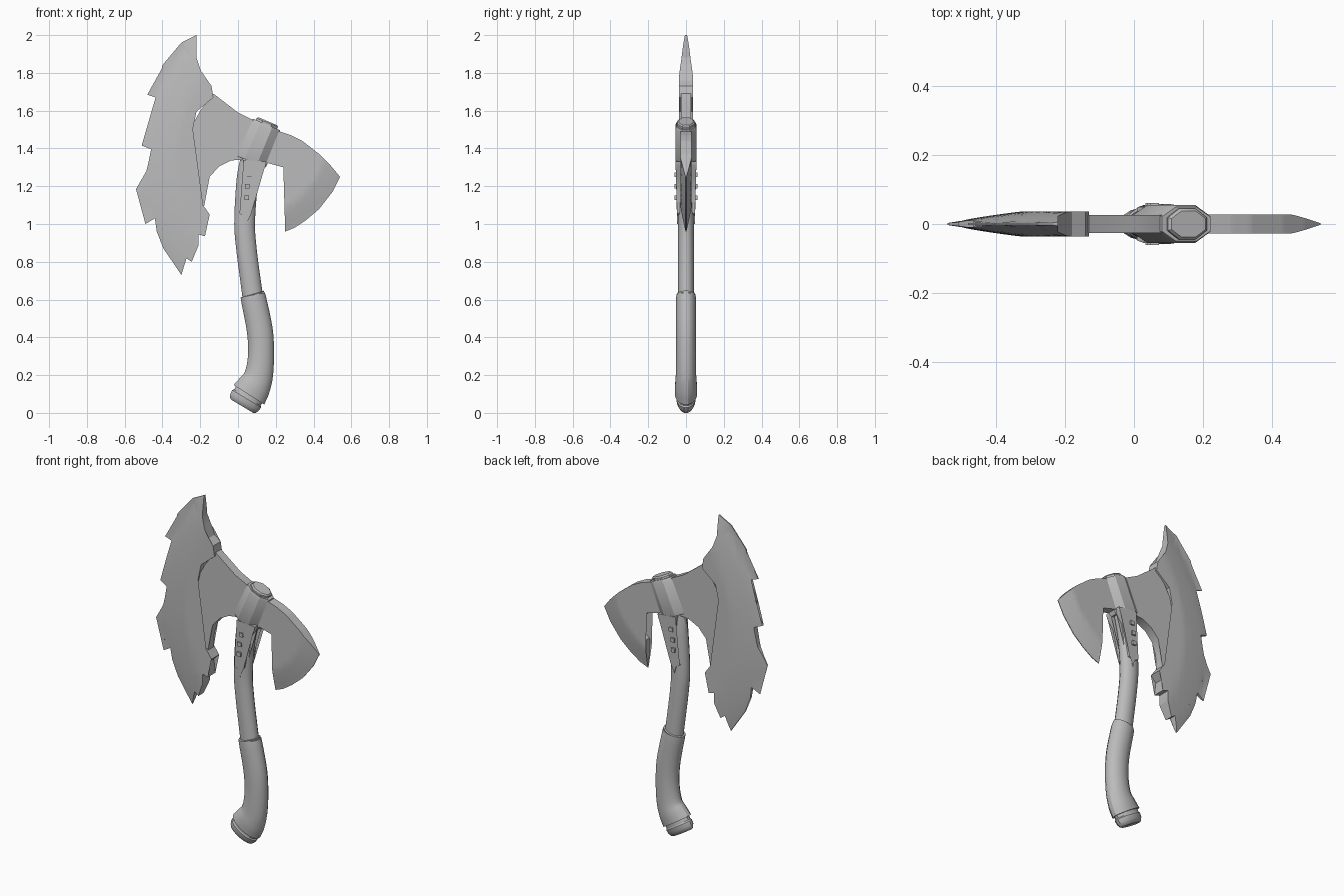
import bpy, bmesh, math
from mathutils import Vector

if "Cube" in bpy.data.objects:
    bpy.data.objects.remove(bpy.data.objects["Cube"])

grey = bpy.data.materials.new("plain grey")
grey.diffuse_color = (0.5, 0.5, 0.5, 1)
grey.use_nodes = True
grey.node_tree.nodes["Principled BSDF"].inputs["Base Color"].default_value = grey.diffuse_color


def finish(bm, name, angle=30):
    bmesh.ops.recalc_face_normals(bm, faces=bm.faces)
    me = bpy.data.meshes.new(name)
    bm.to_mesh(me)
    bm.free()
    ob = bpy.data.objects.new(name, me)
    bpy.context.collection.objects.link(ob)
    me.materials.append(grey)
    bpy.ops.object.select_all(action='DESELECT')
    ob.select_set(True)
    bpy.context.view_layer.objects.active = ob
    bpy.ops.object.shade_smooth_by_angle(angle=math.radians(angle))
    return ob


def plate(name, outline, back, front=None, step=None):
    """Flat xz outline given depth; back/front are functions (x, z) -> y."""
    front = front or (lambda x, z: -back(x, z))
    bm = bmesh.new()
    bm.faces.new([bm.verts.new((x, 0, z)) for x, z in outline])
    bmesh.ops.triangulate(bm, faces=bm.faces[:])
    if step:
        for axis in (0, 2):
            lo = min(v.co[axis] for v in bm.verts)
            hi = max(v.co[axis] for v in bm.verts)
            no = Vector((axis == 0, 0, axis == 2))
            for i in range(1, int((hi - lo) / step) + 1):
                bmesh.ops.bisect_plane(bm, geom=bm.verts[:] + bm.edges[:] + bm.faces[:],
                                       dist=1e-5, plane_co=no * (lo + i * step + 0.0013), plane_no=no)
    ret = bmesh.ops.extrude_face_region(bm, geom=bm.faces[:], use_keep_orig=True)
    new = {g for g in ret['geom'] if isinstance(g, bmesh.types.BMVert)}
    for v in bm.verts:
        v.co.y = (back if v in new else front)(v.co.x, v.co.z)
    return finish(bm, name)


def loft(name, path, sides=16, smooth=0):
    """Elliptical tube through (x, z, in-plane radius, y radius) rings."""
    pts = [Vector(p) for p in path]
    if smooth:
        ext = [2 * pts[0] - pts[1]] + pts + [2 * pts[-1] - pts[-2]]
        out = []
        for a, b, c, d in zip(ext, ext[1:], ext[2:], ext[3:]):
            for k in range(smooth):
                t = k / smooth
                out.append(0.5 * (2 * b + (c - a) * t + (2 * a - 5 * b + 4 * c - d) * t * t
                                  + (3 * b - a - 3 * c + d) * t ** 3))
        pts = out + [pts[-1]]
    bm = bmesh.new()
    rings = []
    for i, p in enumerate(pts):
        d = pts[min(i + 1, len(pts) - 1)] - pts[max(i - 1, 0)]
        t = Vector((d[0], d[1])).normalized()
        ring = []
        for k in range(sides):
            a = 2 * math.pi * (k + 0.5) / sides
            u, w = p[2] * math.cos(a), p[3] * math.sin(a)
            ring.append(bm.verts.new((p[0] + t.y * u, w, p[1] - t.x * u)))
        rings.append(ring)
    for r, s in zip(rings, rings[1:]):
        for k in range(sides):
            j = (k + 1) % sides
            bm.faces.new((r[k], r[j], s[j], s[k]))
    bm.faces.new(rings[0])
    bm.faces.new(rings[-1])
    return finish(bm, name)


# Large jagged blade: thins towards a curved cutting edge
jagged = [(-.22, 2), (-.30, 1.96), (-.38, 1.865), (-.40, 1.84), (-.41, 1.79), (-.48, 1.685),
          (-.42, 1.665), (-.42, 1.64), (-.465, 1.56), (-.465, 1.53), (-.43, 1.52), (-.465, 1.47),
          (-.51, 1.415), (-.46, 1.395), (-.475, 1.32), (-.485, 1.28), (-.54, 1.185), (-.495, 1.18),
          (-.475, 1.12), (-.49, 1.0), (-.44, 1.03), (-.43, .96), (-.375, .945), (-.395, .87),
          (-.34, .79), (-.30, .73), (-.275, .82), (-.245, .80), (-.21, .885), (-.21, .945),
          (-.175, .935), (-.185, 1.015), (-.15, 1.05), (-.185, 1.10), (-.23, 1.115), (-.22, 1.20),
          (-.26, 1.285), (-.27, 1.405), (-.24, 1.50), (-.22, 1.595), (-.13, 1.67), (-.14, 1.73),
          (-.18, 1.76), (-.22, 1.88)]


def jagged_depth(x, z):
    edge = -.53 + .64 * (z - 1.32) ** 2
    return max(.003, .036 * min(1, max(0, (x - edge) / .2)) ** .7)


plate("jagged_blade", jagged, jagged_depth, step=.05)

# Web joining the jagged blade to the collar
web = [(-.20, 1.60), (-.13, 1.69), (0, 1.59), (.09, 1.545), (.12, 1.50), (.07, 1.34), (0, 1.34),
       (-.04, 1.335), (-.10, 1.305), (-.15, 1.25), (-.175, 1.18), (-.18, 1.09), (-.235, 1.12),
       (-.235, 1.20), (-.275, 1.29), (-.285, 1.405), (-.255, 1.50)]
plate("blade_web", web, lambda x, z: .026)

# Small hooked blade: bevelled along an arc
hook = [(.13, 1.50), (.22, 1.49), (.28, 1.47), (.34, 1.44), (.43, 1.37), (.49, 1.31), (.54, 1.25),
        (.50, 1.17), (.43, 1.08), (.36, 1.02), (.30, .98), (.25, .96), (.26, 1.125), (.295, 1.145),
        (.305, 1.195), (.285, 1.255), (.24, 1.30), (.15, 1.325), (.10, 1.36)]


def hook_depth(x, z):
    r = math.hypot(x - .04, z - 1.46)
    return max(.002, .028 * min(1, max(0, (.545 - r) / .115)) ** .85)


plate("hooked_blade", hook, hook_depth, step=.025)

# Octagonal collar and the handle end poking through it
loft("collar", [(.068, 1.33, .090, .056), (.072, 1.34, .093, .060), (.145, 1.513, .089, .060),
                (.151, 1.527, .083, .054)], sides=8)
loft("collar_cap", [(.14, 1.50, .066, .048), (.155, 1.537, .066, .048), (.158, 1.544, .058, .041)],
     sides=8)

# Strap and studs on the front and back of the handle
strap = [(.03, 1.34), (.15, 1.33), (.145, 1.305), (.105, 1.25), (.085, 1.16), (.075, 1.09),
         (.07, 1.055), (.052, 1.045), (.045, 1.0), (.034, 1.04), (.008, 1.055), (.034, 1.085),
         (.04, 1.2)]
for side, sgn in (("front", -1), ("back", 1)):
    plate("strap_" + side, strap, lambda x, z: sgn * (.047 + .03 * max(0, z - 1.05)),
          lambda x, z: sgn * .022)
    for n, (x, z) in enumerate([(.06, 1.26), (.049, 1.2), (.046, 1.14)]):
        h = .012
        plate(f"stud_{side}_{n + 1}", [(x - h, z - h), (x + h, z - h), (x + h, z + h), (x - h, z + h)],
              lambda x, z: sgn * .061, lambda x, z: sgn * .04)

# Curved handle shaft
loft("shaft", [(.085, 1.38, .062, .045), (.06, 1.28, .062, .044), (.045, 1.18, .058, .043),
               (.035, 1.0, .056, .042), (.045, .865, .055, .042), (.065, .71, .055, .042),
               (.083, .58, .056, .042)], smooth=4)

# Thicker grip with a lip at the top and a flared end
loft("grip", [(.079, .622, .062, .047), (.081, .61, .068, .053), (.115, .44, .070, .053),
              (.122, .31, .070, .053), (.11, .2, .077, .055), (.085, .14, .090, .059),
              (.058, .096, .098, .058)], smooth=4)

# Groove and pommel
loft("pommel_groove", [(.064, .106, .084, .048), (.042, .068, .084, .048)])
loft("pommel", [(.051, .083, .082, .046), (.046, .075, .091, .051), (.034, .055, .089, .048),
                (.025, .040, .080, .038), (.022, .035, .070, .030)])
